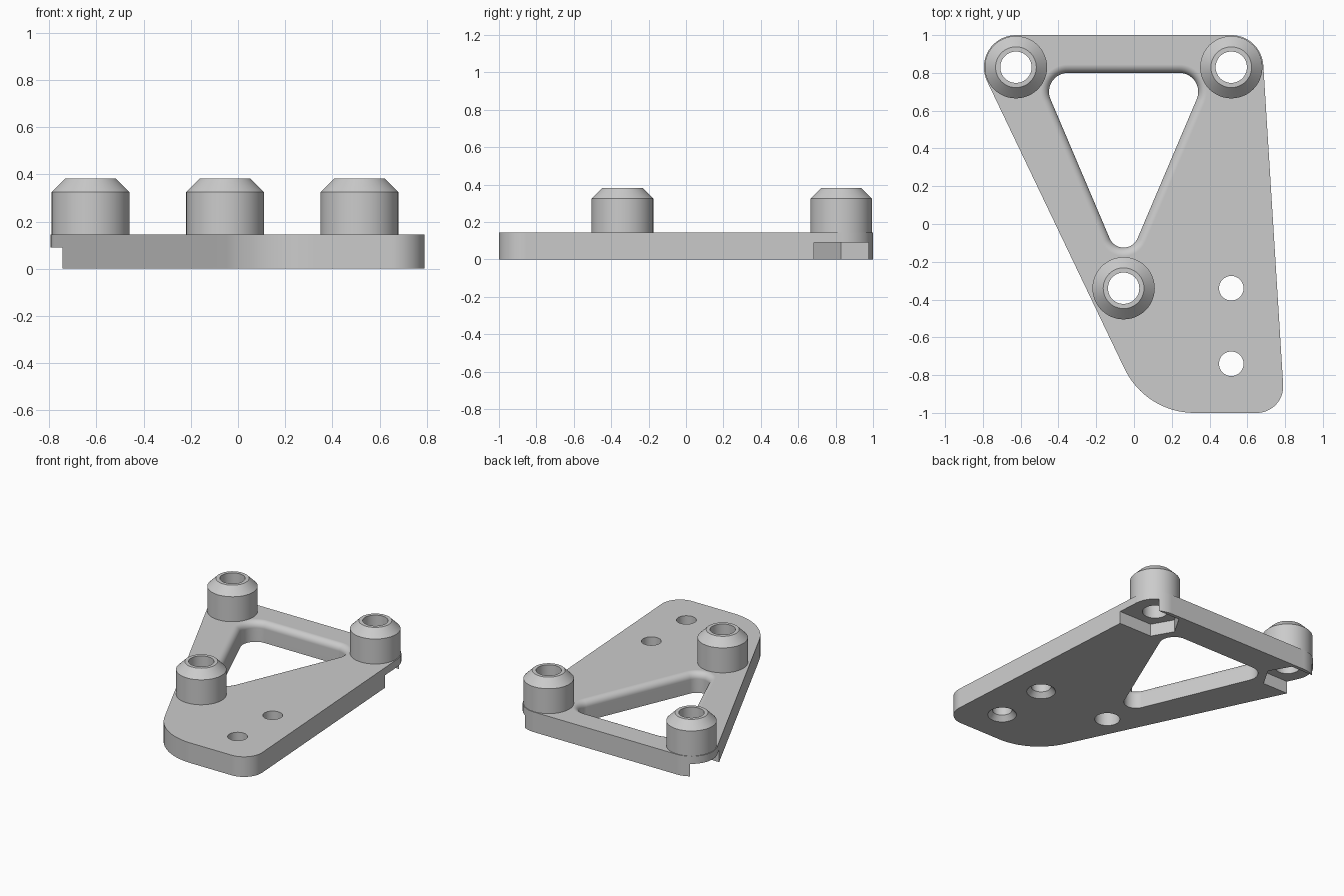
import bpy, bmesh, math
from math import sin, cos, pi

if "Cube" in bpy.data.objects:
    bpy.data.objects.remove(bpy.data.objects["Cube"])

grey = bpy.data.materials.new("plain grey")
grey.use_nodes = True
colour = (0.6, 0.6, 0.6, 1)
grey.diffuse_color = colour
grey.node_tree.nodes["Principled BSDF"].inputs["Base Color"].default_value = colour

THICK, BORE, POST_R = 0.145, 0.083, 0.165
posts = {"left_rear": (0.515, 0.83), "right_rear": (-0.625, 0.83), "front": (-0.055, -0.34)}


def rounded(circles, grow=0.0, steps=16):
    """Outline of a belt around circles (x, y, r) listed counter-clockwise."""
    n, normals, pts = len(circles), [], []
    for i in range(n):
        (ax, ay, ar), (bx, by, br) = circles[i], circles[(i + 1) % n]
        dist = math.hypot(bx - ax, by - ay)
        normals.append(math.atan2(by - ay, bx - ax) - math.acos((ar - br) / dist))
    for i, (x, y, r) in enumerate(circles):
        start = normals[i - 1]
        sweep = (normals[i] - start) % (2 * pi)
        for k in range(steps + 1):
            a = start + sweep * k / steps
            pts.append((x + (r + grow) * cos(a), y + (r + grow) * sin(a)))
    return pts


def ring(x, y, r, n=48):
    return [(x + r * cos(2 * pi * k / n), y + r * sin(2 * pi * k / n)) for k in range(n)]


def loft(name, layers, closed=False):
    """Skin layers of (outline, z); cap the ends, or join last to first."""
    bm = bmesh.new()
    rows = [[bm.verts.new((x, y, z)) for x, y in pts] for pts, z in layers]
    n = len(rows[0])
    pairs = list(zip(rows, rows[1:])) + ([(rows[-1], rows[0])] if closed else [])
    for low, high in pairs:
        for k in range(n):
            j = (k + 1) % n
            bm.faces.new((low[k], low[j], high[j], high[k]))
    if not closed:
        bm.faces.new(rows[0][::-1])
        bm.faces.new(rows[-1])
    bmesh.ops.recalc_face_normals(bm, faces=bm.faces)
    mesh = bpy.data.meshes.new(name)
    bm.to_mesh(mesh)
    bm.free()
    mesh.materials.append(grey)
    obj = bpy.data.objects.new(name, mesh)
    bpy.context.collection.objects.link(obj)
    return obj


def select(obj):
    bpy.ops.object.select_all(action="DESELECT")
    obj.select_set(True)
    bpy.context.view_layer.objects.active = obj


def finish(obj):
    select(obj)
    bpy.ops.object.shade_smooth_by_angle(angle=math.radians(28))
    mod = obj.modifiers.new("flat_normals", "WEIGHTED_NORMAL")
    mod.keep_sharp = True


# Plate blank
outline = rounded([(-0.625, 0.83, 0.17), (0.32, -0.59, 0.41),
                   (0.65, -0.86, 0.14), (0.515, 0.83, 0.17)])
plate = loft("plate", [(outline, 0), (outline, THICK)])
cutters = []

# Triangular window with a rounded upper rim
corners = [(-0.35, 0.7, 0.1), (-0.055, -0.045, 0.08), (0.24, 0.7, 0.1)]
fillet = 0.045
layers = [(rounded(corners), -0.1)]
for k in range(7):
    a = k / 6 * pi / 2
    layers.append((rounded(corners, fillet * (1 - cos(a))), THICK - fillet * (1 - sin(a))))
layers.append((rounded(corners, fillet), THICK + 0.1))
cutters.append(loft("window_cutter", layers))

# Bores under the posts
for name, (x, y) in posts.items():
    cutters.append(loft(name + "_bore_cutter", [(ring(x, y, BORE), -0.1), (ring(x, y, BORE), 0.3)]))

# Screw holes, countersunk from below
for y in (-0.34, -0.74):
    profile = [(0.095, -0.1), (0.095, 0), (0.065, 0.035), (0.065, 0.3)]
    cutters.append(loft("screw_hole_cutter", [(ring(0.515, y, r), z) for r, z in profile]))

# Nut slots: half hexagons opening through the outer sides
for name, side in (("left_rear", 1), ("right_rear", -1)):
    x, y = posts[name]
    r, half = 0.167, 0.145
    slot = [(x - side * r, y), (x - side * r / 2, y - half), (x + side * 0.4, y - half),
            (x + side * 0.4, y + half), (x - side * r / 2, y + half)]
    cutters.append(loft(name + "_slot_cutter", [(slot, -0.1), (slot, 0.09)]))

# Cut the plate
for cutter in cutters:
    cutter.hide_render = True
    mod = plate.modifiers.new("cut", "BOOLEAN")
    mod.operation, mod.solver, mod.object = "DIFFERENCE", "EXACT", cutter
    select(plate)
    bpy.ops.object.modifier_apply(modifier=mod.name)
    bpy.data.objects.remove(cutter)
finish(plate)

# Hollow posts with a chamfered top
for name, (x, y) in posts.items():
    profile = [(BORE, THICK), (POST_R, THICK), (POST_R, 0.325), (0.108, 0.382), (BORE, 0.382)]
    finish(loft(name + "_post", [(ring(x, y, r), z) for r, z in profile], closed=True))
